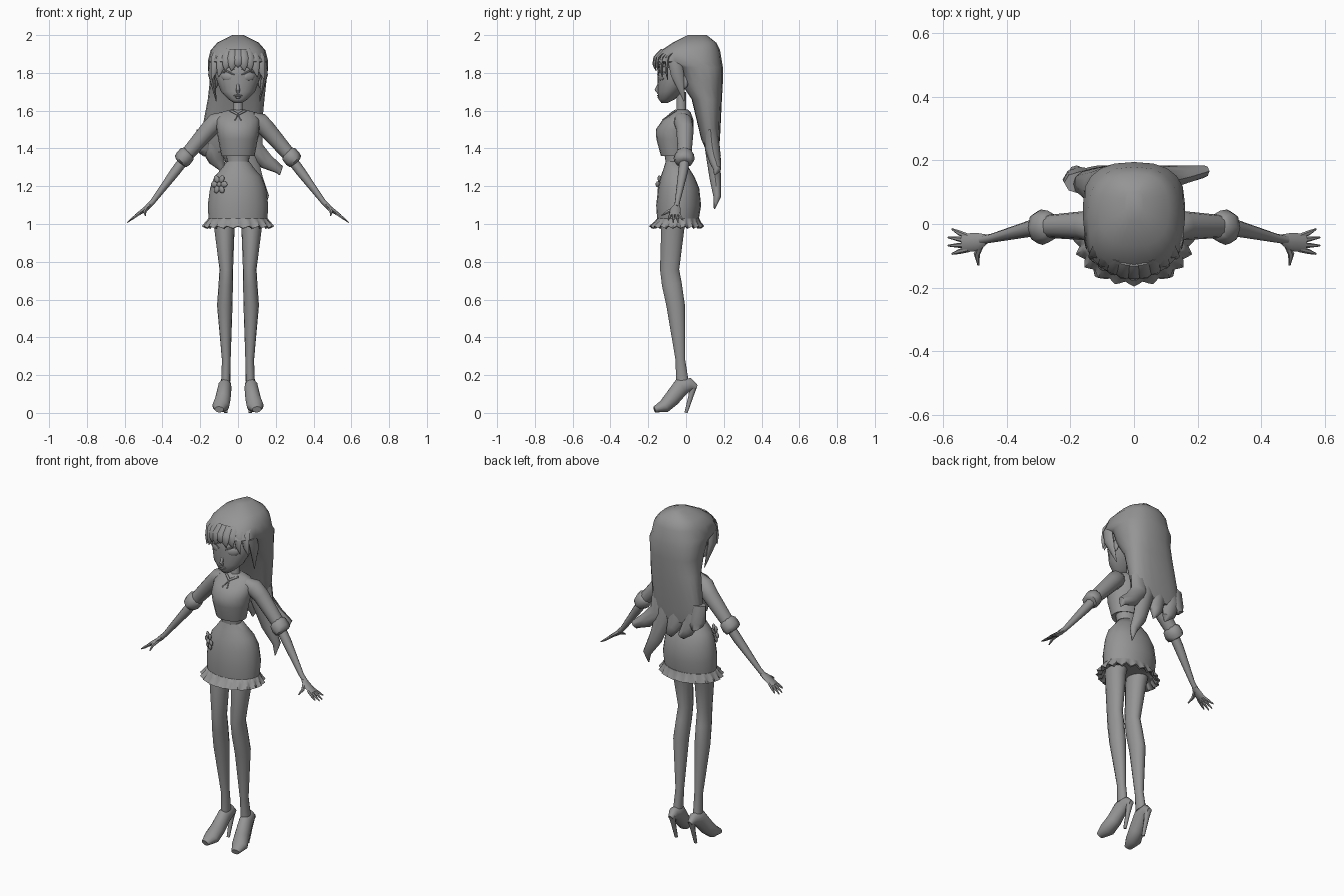
import bpy, bmesh, math
from mathutils import Vector, Matrix

cube = bpy.data.objects.get("Cube")
if cube:
    bpy.data.objects.remove(cube, do_unlink=True)

grey = bpy.data.materials.new("plain_grey")
grey.use_nodes = True
grey.diffuse_color = (0.3, 0.3, 0.3, 1)
grey.node_tree.nodes["Principled BSDF"].inputs["Base Color"].default_value = grey.diffuse_color

LEFT_AND_RIGHT = (("left", 1), ("right", -1))
ACROSS_X, ACROSS_Y, ACROSS_Z = Matrix.Identity(3)


def finish(name, bm, crease=math.radians(55)):
    """Clean the mesh, smooth it except across sharp creases, and link it."""
    bmesh.ops.recalc_face_normals(bm, faces=bm.faces)
    for face in bm.faces:
        face.smooth = True
    for edge in bm.edges:
        edge.smooth = edge.calc_face_angle(0) < crease
    mesh = bpy.data.meshes.new(name)
    bm.to_mesh(mesh)
    bm.free()
    mesh.materials.append(grey)
    bpy.context.collection.objects.link(bpy.data.objects.new(name, mesh))


def skin(name, rings, side=1):
    """Join rings of positions into a closed surface, mirrored when side is -1."""
    bm = bmesh.new()
    loops = [[bm.verts.new((p.x * side, p.y, max(p.z, 0))) for p in ring] for ring in rings]
    for low, high in zip(loops, loops[1:]):
        for i in range(len(low)):
            bm.faces.new((low[i - 1], low[i], high[i], high[i - 1]))
    bm.faces.new(loops[0])
    bm.faces.new(loops[-1])
    finish(name, bm)


def angles(count):
    return [math.tau * i / count for i in range(count)]


def level(z, half, front, back, x=0, wave=0):
    """One level ring for a loft."""
    return Vector((x, (front + back) / 2, z)), half, (back - front) / 2, wave


def loft(name, *levels, count=20, power=1.0, waves=0):
    """Stack level rings; power below one makes them boxier, waves adds frills."""
    def turn(value):
        return math.copysign(abs(value) ** power, value)

    rings = []
    for centre, half, depth, wave in levels:
        ring = []
        for a in angles(count):
            frill = wave * math.cos(waves * a)
            offset = Vector((half * turn(math.cos(a)), depth * turn(math.sin(a)), 0))
            ring.append(centre + offset * (1 + frill) + ACROSS_Z * frill / 9)
        rings.append(ring)
    skin(name, rings)


def point(x, y, z, wide, thick=None):
    """One stop on a tube's path, with its half width and half thickness."""
    return Vector((x, y, z)), wide, wide if thick is None else thick


def tube(name, *points, side=1, across=ACROSS_X, count=8):
    """Sweep a changing oval along a path."""
    rings = []
    for i, (place, wide, thick) in enumerate(points):
        along = points[min(i + 1, len(points) - 1)][0] - points[max(i - 1, 0)][0]
        along.normalize()
        width = (across - along * along.dot(across)).normalized()
        depth = along.cross(width)
        rings.append([place + width * wide * math.cos(a) + depth * thick * math.sin(a)
                      for a in angles(count)])
    skin(name, rings, side)


def blob(name, place, size, spin=0.0, roll=0.0):
    """Flattened ball, rolled in its own front plane and spun about z."""
    bm = bmesh.new()
    matrix = (Matrix.Translation(place) @ Matrix.Rotation(spin, 4, "Z")
              @ Matrix.Rotation(roll, 4, "Y") @ Matrix.Diagonal((*size, 1)))
    bmesh.ops.create_uvsphere(bm, u_segments=12, v_segments=6, radius=1, matrix=matrix)
    finish(name, bm)


# Head and neck
loft("head",
     level(z=1.64, half=.02, front=-.13, back=-.1),
     level(z=1.66, half=.05, front=-.145, back=-.06),
     level(z=1.7, half=.09, front=-.15, back=-.02),
     level(z=1.78, half=.12, front=-.15, back=.06),
     level(z=1.85, half=.12, front=-.15, back=.09),
     level(z=1.92, half=.09, front=-.1, back=.08))
loft("neck",
     level(z=1.57, half=.035, front=-.06, back=.01),
     level(z=1.61, half=.025, front=-.05, back=0),
     level(z=1.7, half=.025, front=-.05, back=0))

# Face details
tube("nose", point(x=0, y=-.14, z=1.75, wide=.006), point(x=0, y=-.157, z=1.71, wide=.01),
     point(x=0, y=-.14, z=1.69, wide=.008))
blob("upper_lip", place=(0, -.145, 1.68), size=(.024, .008, .005))
blob("lower_lip", place=(0, -.142, 1.67), size=(.018, .009, .006))
for label, side in LEFT_AND_RIGHT:
    blob(label + "_eye", place=(side * .06, -.13, 1.78), size=(.033, .008, .022),
         spin=side * .45, roll=side * -.15)
    for part, lift in (("_eyelid", 0), ("_eyebrow", .03)):
        tube(label + part,
             point(x=.02, y=-.15, z=1.79 + lift, wide=.003),
             point(x=.06, y=-.14, z=1.81 + lift, wide=.005),
             point(x=.1, y=-.1, z=1.8 + lift, wide=.002), side=side, across=ACROSS_Z)
    blob(label + "_ear", place=(side * .12, -.01, 1.75), size=(.012, .022, .035))

# Hair: crown and long back mass
loft("hair",
     level(z=2, half=.03, front=.01, back=.11),
     level(z=1.96, half=.11, front=-.07, back=.16),
     level(z=1.92, half=.145, front=-.13, back=.18),
     level(z=1.86, half=.16, front=-.165, back=.19),
     level(z=1.83, half=.16, front=-.06, back=.195),
     level(z=1.75, half=.15, front=-.03, back=.195),
     level(z=1.66, half=.15, front=.03, back=.19, x=-.01),
     level(z=1.45, half=.16, front=.08, back=.18, x=-.04),
     level(z=1.38, half=.13, front=.11, back=.17, x=-.04), power=.8)

# Pointed hair ends, each from its root to its own tip
ends = [(-.17, -.18, 1.36), (-.14, -.09, 1.28), (-.04, -.01, 1.27), (.04, .14, 1.08),
        (.08, .22, 1.26)]
for i, (root, tip, low) in enumerate(ends):
    drop = 1.4 - low
    tube(f"hair_end_{i}",
         point(x=root, y=.13, z=1.5, wide=.05, thick=.035),
         point(x=root, y=.14, z=1.4, wide=.055, thick=.04),
         point(x=(root + tip) / 2, y=.155, z=low + drop / 2, wide=.042, thick=.03),
         point(x=tip, y=.165, z=low + drop / 5, wide=.025, thick=.02),
         point(x=tip, y=.15, z=low, wide=.003))

# Fringe: locks fan outwards and hang lower towards the temples
LOCKS = 9
for i in range(LOCKS):
    root = .23 * (i / (LOCKS - 1) - .5)
    back = 5 * root * root
    low = 1.83 - back - .015 * (i % 2)
    tip = root * 1.2
    tube(f"fringe_lock_{i}",
         point(x=root * .9, y=back - .125, z=1.92, wide=.022, thick=.012),
         point(x=root, y=back - .163, z=1.88, wide=.027, thick=.013),
         point(x=(root + tip) / 2, y=back - .17, z=(low + 1.86) / 2, wide=.018, thick=.009),
         point(x=tip, y=back - .163, z=low, wide=.002), count=6)
for label, side in LEFT_AND_RIGHT:
    tube(label + "_side_lock",
         point(x=.135, y=-.06, z=1.86, wide=.018, thick=.035),
         point(x=.14, y=-.045, z=1.79, wide=.018, thick=.035),
         point(x=.115, y=-.01, z=1.65, wide=.002), side=side)

# Top, bare waist and fitted skirt
loft("top",
     level(z=1.605, half=.04, front=-.05, back=.01),
     level(z=1.59, half=.095, front=-.065, back=.025),
     level(z=1.55, half=.115, front=-.125, back=.04),
     level(z=1.5, half=.113, front=-.16, back=.04),
     level(z=1.45, half=.105, front=-.157, back=.025),
     level(z=1.36, half=.088, front=-.133, back=.01),
     level(z=1.37, half=.07, front=-.115, back=-.01))
loft("waist",
     level(z=1.4, half=.07, front=-.12, back=0),
     level(z=1.33, half=.057, front=-.108, back=-.01),
     level(z=1.28, half=.065, front=-.11, back=0))
loft("skirt",
     level(z=1.33, half=.06, front=-.108, back=-.005),
     level(z=1.29, half=.09, front=-.12, back=.02),
     level(z=1.25, half=.125, front=-.135, back=.045),
     level(z=1.19, half=.148, front=-.148, back=.07),
     level(z=1.1, half=.16, front=-.158, back=.08),
     level(z=1.01, half=.155, front=-.152, back=.065))
loft("skirt_ruffle",
     level(z=1.03, half=.156, front=-.153, back=.07),
     level(z=1.01, half=.168, front=-.165, back=.076, wave=.02),
     level(z=.983, half=.183, front=-.19, back=.09, wave=.05),
     level(z=.98, half=.17, front=-.178, back=.08, wave=.05),
     level(z=1.01, half=.145, front=-.145, back=.055), count=80, waves=20)

# Neckline tie
for label, side in LEFT_AND_RIGHT:
    tube(label + "_collar", point(x=.04, y=-.055, z=1.6, wide=.006),
         point(x=0, y=-.083, z=1.58, wide=.007), side=side)
    tube(label + "_tie", point(x=0, y=-.085, z=1.58, wide=.004),
         point(x=.016, y=-.125, z=1.55, wide=.003), side=side)

# Flower on the hip
centre, spin = Vector((-.1, -.13, 1.21)), -.6
sideways = Matrix.Rotation(spin, 3, "Z") @ ACROSS_X
for i, a in enumerate(angles(6)):
    spot = centre + (sideways * math.cos(a) + ACROSS_Z * math.sin(a)) * .032
    blob(f"flower_petal_{i}", place=spot, size=(.021, .008, .016), spin=spin, roll=-a)
blob("flower_centre", place=centre - ACROSS_Y * .006, size=(.014, .01, .014), spin=spin)

# Arms and hands
for label, side in LEFT_AND_RIGHT:
    tube(label + "_sleeve",
         point(x=.07, y=-.03, z=1.56, wide=.035),
         point(x=.115, y=-.015, z=1.54, wide=.05),
         point(x=.155, y=-.005, z=1.5, wide=.046),
         point(x=.285, y=-.008, z=1.35, wide=.035), side=side, across=ACROSS_Y, count=12)
    tube(label + "_cuff",
         point(x=.26, y=-.008, z=1.38, wide=.036),
         point(x=.27, y=-.008, z=1.37, wide=.05, thick=.046),
         point(x=.29, y=-.01, z=1.345, wide=.056, thick=.047),
         point(x=.305, y=-.012, z=1.33, wide=.05, thick=.042),
         point(x=.31, y=-.012, z=1.325, wide=.025), side=side, across=ACROSS_Y)
    tube(label + "_forearm",
         point(x=.27, y=-.005, z=1.36, wide=.027),
         point(x=.33, y=-.015, z=1.28, wide=.026),
         point(x=.45, y=-.045, z=1.12, wide=.014),
         point(x=.48, y=-.05, z=1.09, wide=.014), side=side, across=ACROSS_Y)
    tube(label + "_palm",
         point(x=.465, y=-.047, z=1.1, wide=.015, thick=.012),
         point(x=.49, y=-.056, z=1.08, wide=.028, thick=.013),
         point(x=.54, y=-.06, z=1.045, wide=.03, thick=.008), side=side, across=ACROSS_Y)
    for i in range(4):
        spread = i - 1.5
        bend = .006 * spread ** 2
        root, tip = -.06 - .013 * spread, -.055 - .026 * spread
        tube(f"{label}_finger_{i}",
             point(x=.52, y=root, z=1.057, wide=.009),
             point(x=.55, y=(root + tip) / 2, z=1.036, wide=.008),
             point(x=.587 - bend, y=tip, z=1.007 + bend, wide=.003),
             side=side, across=ACROSS_Y, count=6)
    tube(label + "_thumb", point(x=.48, y=-.06, z=1.085, wide=.011),
         point(x=.495, y=-.095, z=1.065, wide=.01),
         point(x=.49, y=-.13, z=1.045, wide=.003), side=side, count=6)

# Legs and heeled shoes
for label, side in LEFT_AND_RIGHT:
    tube(label + "_leg",
         point(x=.065, y=-.02, z=.17, wide=.024, thick=.034),
         point(x=.062, y=-.03, z=.28, wide=.023, thick=.026),
         point(x=.07, y=-.055, z=.57, wide=.041, thick=.05),
         point(x=.065, y=-.075, z=.68, wide=.038, thick=.054),
         point(x=.062, y=-.087, z=.76, wide=.036, thick=.052),
         point(x=.072, y=-.07, z=.98, wide=.054, thick=.063),
         point(x=.075, y=-.055, z=1.06, wide=.058, thick=.07), side=side, count=14)
    tube(label + "_shoe",
         point(x=.064, y=.055, z=.135, wide=.014),
         point(x=.065, y=.025, z=.15, wide=.028, thick=.035),
         point(x=.07, y=-.025, z=.138, wide=.036, thick=.048),
         point(x=.08, y=-.075, z=.075, wide=.041, thick=.043),
         point(x=.092, y=-.115, z=.035, wide=.045, thick=.036),
         point(x=.1, y=-.167, z=.018, wide=.024, thick=.016), side=side, count=14)
    tube(label + "_heel",
         point(x=.064, y=.04, z=.145, wide=.02),
         point(x=.064, y=.025, z=.085, wide=.013),
         point(x=.064, y=0, z=0, wide=.009), side=side)
